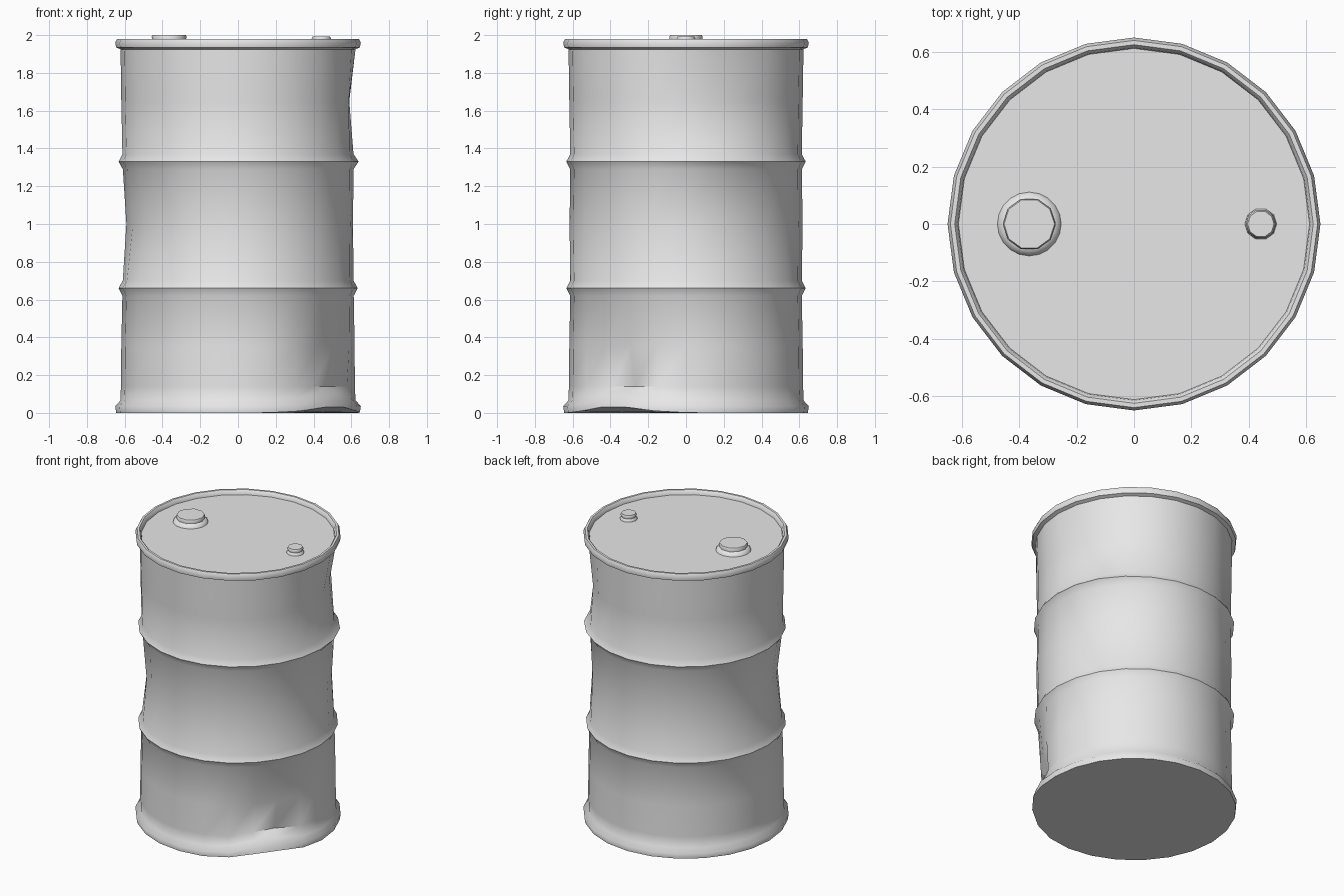
import bpy, bmesh
from math import sin, cos, pi, radians, exp, degrees

cube = bpy.data.objects.get("Cube")
if cube:
    bpy.data.objects.remove(cube, do_unlink=True)

grey = bpy.data.materials.new("plain grey")
grey.use_nodes = True
colour = (0.8, 0.8, 0.8, 1)
grey.diffuse_color = colour
grey.node_tree.nodes["Principled BSDF"].inputs["Base Color"].default_value = colour


def lathe(name, profile, sides, centre=(0, 0), warp=None, bottom=True, sharp=50):
    """Spin (radius, z) pairs, listed bottom to top, and cap the ends."""
    bm = bmesh.new()
    rings = []
    for r, z in profile:
        ring = []
        for i in range(sides):
            a = 2 * pi * i / sides
            rr, zz = warp(a, r, z) if warp else (r, z)
            ring.append(bm.verts.new((centre[0] + rr * cos(a), centre[1] + rr * sin(a), zz)))
        rings.append(ring)
    for low, high in zip(rings, rings[1:]):
        for i in range(sides):
            j = (i + 1) % sides
            bm.faces.new((low[i], low[j], high[j], high[i]))
    bm.faces.new(rings[-1])
    if bottom:
        bm.faces.new(rings[0][::-1])
    mesh = bpy.data.meshes.new(name)
    bm.to_mesh(mesh)
    bm.free()
    mesh.materials.append(grey)
    ob = bpy.data.objects.new(name, mesh)
    bpy.context.collection.objects.link(ob)
    bpy.ops.object.select_all(action='DESELECT')
    ob.select_set(True)
    bpy.context.view_layer.objects.active = ob
    bpy.ops.object.shade_smooth_by_angle(angle=radians(sharp))
    return ob


# Dents: angle, height, depth, angular spread, height spread
DENTS = [
    (20, 1.65, 0.045, 30, 0.16),
    (30, 1.0, 0.025, 30, 0.2),
    (205, 1.0, 0.045, 35, 0.2),
    (-35, 0.13, 0.08, 17, 0.1),
    (-35, 0.35, 0.035, 17, 0.2),
    (25, 1.33, -0.015, 25, 0.02),
]


def dented(a, r, z):
    def bell(angle, spread):
        d = (degrees(a) - angle + 180) % 360 - 180
        return exp(-(d / spread) ** 2)
    if 0.08 < z < 1.9:
        for angle, height, depth, spread, tall in DENTS:
            r -= depth * bell(angle, spread) * exp(-((z - height) / tall) ** 2)
    elif z < 0.08:
        # Crumpled foot rim
        lift = bell(-37, 20)
        z += lift * (0.035 if z < 0.05 else 0.05)
        r -= lift * (0.0 if z < 0.06 else 0.02)
    return r, z


# Drum shell with foot rim, two ribs, rolled top rim and recessed lid
shell = [(0.645, 0.0), (0.65, 0.035), (0.623, 0.065), (0.62, 0.14), (0.618, 0.35)]
for rib in (0.66, 1.33):
    shell += [(0.613, rib - 0.04), (0.634, rib), (0.613, rib + 0.04)]
    if rib < 1:
        shell.append((0.618, 1.0))
shell += [(0.618, 1.65), (0.622, 1.925), (0.645, 1.935), (0.65, 1.96),
          (0.64, 1.98), (0.625, 1.98), (0.615, 1.968), (0.612, 1.95)]
lathe("drum_shell", shell, 24, warp=dented)

# Large bung: sloped collar and raised plug
lathe("large_bung_collar", [(0.112, 1.948), (0.108, 1.96), (0.09, 1.975)], 20,
      (-0.365, 0), bottom=False)
lathe("large_bung_plug", [(0.09, 1.97), (0.092, 1.993), (0.088, 2.0)], 10, (-0.365, 0))

# Small bung
lathe("small_bung_collar", [(0.056, 1.948), (0.054, 1.96), (0.045, 1.97)], 10,
      (0.442, 0), bottom=False)
lathe("small_bung_plug", [(0.046, 1.965), (0.052, 1.98), (0.046, 1.992)], 10, (0.442, 0))
